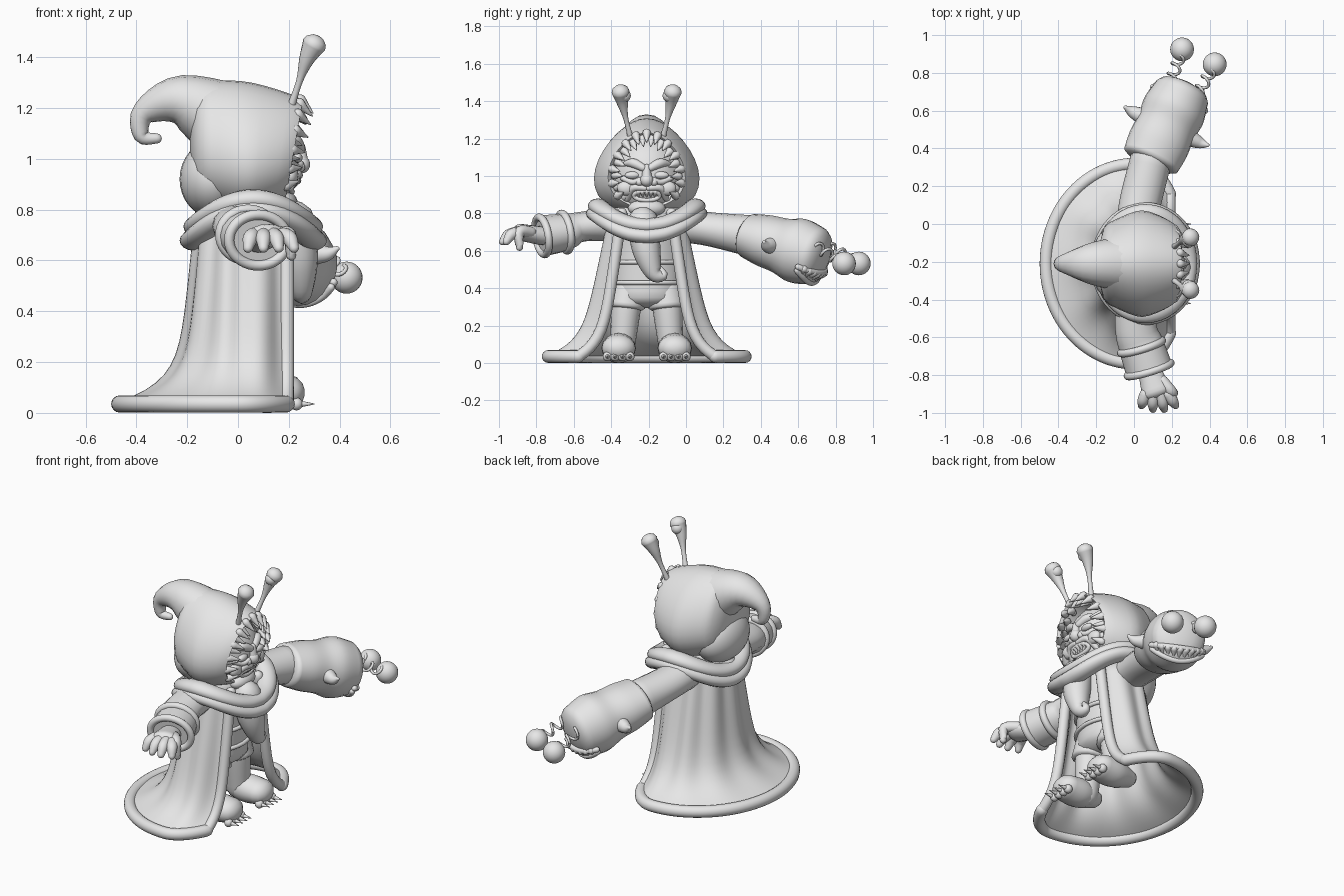
import bpy, bmesh
from math import sin, cos, exp, pi, radians
from mathutils import Vector

if "Cube" in bpy.data.objects:
    bpy.data.objects.remove(bpy.data.objects["Cube"])

X, Y, Z = Vector((1, 0, 0)), Vector((0, 1, 0)), Vector((0, 0, 1))
SIDES = (-1, 1)
MIDDLE = -.21

clay = bpy.data.materials.new("plain grey")
clay.use_nodes = True
clay.diffuse_color = (.8, .8, .8, 1)
clay.node_tree.nodes["Principled BSDF"].inputs["Base Color"].default_value = clay.diffuse_color


def mid(x, side, z):
    """Point placed sideways from the middle line of the body."""
    return Vector((x, MIDDLE + side, z))


def finish(name, bm):
    bmesh.ops.recalc_face_normals(bm, faces=bm.faces)
    mesh = bpy.data.meshes.new(name)
    bm.to_mesh(mesh)
    bm.free()
    mesh.materials.append(clay)
    part = bpy.data.objects.new(name, mesh)
    bpy.context.collection.objects.link(part)
    bpy.ops.object.select_all(action="DESELECT")
    part.select_set(True)
    bpy.context.view_layer.objects.active = part
    bpy.ops.object.shade_smooth_by_angle(angle=radians(60))
    return part


def sample(keys, t):
    """Smooth curve through the keys, with t running from zero to one."""
    last = len(keys) - 1
    i = min(int(t * last), last - 1)
    f = t * last - i
    before, a, b, after = keys[max(i - 1, 0)], keys[i], keys[i + 1], keys[min(i + 2, last)]
    bend = 2 * before - 5 * a + 4 * b - after + f * (3 * (a - b) + after - before)
    return a + f * (b - before + f * bend) / 2


def tube(name, keys, *radii, up=Z, axis=None, start=1, end=1, sides=16, steps=5, closed=False, shape=None):
    """Oval tube through the keys; start and end set how far each cap bulges."""
    keys = [Vector(k) for k in keys]
    if closed:
        keys.append(keys[0])
    sizes = [Vector(r) if isinstance(r, tuple) else Vector((r, r)) for r in radii]
    if len(sizes) == 1:
        sizes *= 2
    count = steps * (len(keys) - 1)
    stations = []
    for i in range(count + 1):
        t = i / count
        tangent = axis or sample(keys, min(t + .01, 1)) - sample(keys, max(t - .01, 0))
        if closed and i in (0, count):
            tangent = keys[1] - keys[-2]
        stations.append((sample(keys, t), tangent.normalized(), sample(sizes, t)))

    def dome(station, depth):
        centre, way, size = station
        turns = [radians(angle) for angle in (30, 60, 80)]
        return [(centre + way * min(size) * depth * sin(a), way, size * cos(a)) for a in turns]

    if closed:
        stations.pop()
    else:
        stations = dome(stations[0], -start)[::-1] + stations + dome(stations[-1], end)
    bm, rings = bmesh.new(), []
    for centre, way, size in stations:
        across = way.cross(up).normalized()
        rise = across.cross(way)
        around = [2 * pi * k / sides for k in range(sides)]
        points = [centre + across * size.x * cos(a) + rise * size.y * sin(a) for a in around]
        rings.append([bm.verts.new(shape(p) if shape else p) for p in points])
    for one, two in zip(rings, rings[1:] + rings[:1] if closed else rings[1:]):
        for k in range(sides):
            bm.faces.new((one[k - 1], one[k], two[k], two[k - 1]))
    if not closed:
        bm.faces.new(rings[0])
        bm.faces.new(rings[-1])
    return finish(name, bm)


def ball(name, centre, *size):
    bm = bmesh.new()
    bmesh.ops.create_uvsphere(bm, u_segments=24, v_segments=16, radius=1)
    bmesh.ops.scale(bm, vec=size if len(size) > 1 else size * 3, verts=bm.verts)
    bmesh.ops.translate(bm, vec=centre, verts=bm.verts)
    return finish(name, bm)


def spike(name, root, tip, radius):
    tube(name, [root, tip], radius, radius / 9, sides=8, steps=4)


def oval(centre, across, along, count=20):
    return [centre + across * cos(a) + along * sin(a) for a in (2 * pi * k / count for k in range(count))]


def spot(core, ahead, side, rise, turn, lift):
    """Point on an ellipsoid, by angles from its forward direction."""
    return core + (ahead * cos(turn) + side * sin(turn)) * cos(lift) + rise * sin(lift)


# Hood: leaning opening, narrow ridge, rounded back and a curled tip
def hood_shape(p):
    lean = max(p.x, 0) * (1.2 - p.z) * .7
    return Vector((p.x - lean, MIDDLE + (p.y - MIDDLE) * (1.8 - .85 * p.z), p.z))


tube("hood", [mid(.12, 0, 1.03), mid(.25, 0, 1.03), mid(.05, 0, 1.04), mid(-.13, 0, 1.07)],
     (.18, .18), (.2, .22), (.26, .3), (.24, .24), up=Y, axis=-X, start=0, end=.25, sides=32, shape=hood_shape)
tube("hood_tip", [mid(-.05, 0, 1.15), mid(-.23, 0, 1.23), mid(-.37, 0, 1.18), mid(-.38, 0, 1.09), mid(-.32, 0, 1.08)],
     (.16, .15), (.1, .11), .05, .03, .02, up=Y)
ball("hood_drape", mid(-.1, 0, .92), .13, .2, .15)

# Feelers on the hood
for s in SIDES:
    tube("hood_feeler", [mid(.2, s * .08, 1.18), mid(.24, s * .11, 1.3), mid(.27, s * .13, 1.39), mid(.3, s * .14, 1.45)],
         .018, .013, .03, .048, up=Y, end=.8)
    ball("feeler_lobe", mid(.29, s * .12, 1.43), .035)


# Head and face
def face(turn, lift):
    return spot(mid(.05, 0, 1), X * .2, Y * .2, Z * .22, turn, lift)


ball("head", mid(.05, 0, 1), .2, .2, .22)
ball("nose", face(0, -.1), .035)
tube("nose_bridge", [face(0, .2), face(0, -.1)], .02, .03, up=Y)
for s in SIDES:
    tube("brow", [face(s * .1, .2), face(s * .4, .32), face(s * .7, .3)], .02, .025, .01)
    ball("eye", face(s * .4, .02), .02, .04, .02)
    tube("eye_bag", [face(s * .2, -.1), face(s * .4, -.15), face(s * .7, -.05)], .015)
    ball("nostril", face(s * .2, -.15), .02)
    ball("cheek", face(s * .6, -.3), .03, .05, .04)
    tube("moustache", [face(s * .05, -.3), face(s * .4, -.3), face(s * .7, -.6), face(s * .8, -.5)],
         .015, .02, .015, .006, up=X)
lip_angles = [k * pi / 6 for k in range(12)]
tube("lips", [face(.4 * cos(a), .13 * sin(a) - .5) for a in lip_angles], .012, up=X, closed=True)
for k in range(-2, 3):
    spike("tooth", face(k / 8, -.4), face(k / 8, -.55), .015)
ball("chin", face(0, -.9), .06, .1, .05)

# Two rows of hair tufts around the face
for row in range(2):
    for k in range(13):
        a = radians(22 * k - 42 + row * 10)
        outward = Y * cos(a) + Z * sin(a)
        root = hood_shape(mid(.24 - row * .02, 0, 1.03) + outward * (.2 - row * .02))
        spike("hair_tuft", root, root + X * .05 - outward * .04 - Z * .01, .024)

# Scarf: two rolls that sag at the front and back
for roll in range(2):
    loop = oval(mid(.06, 0, .84 - roll * .04), X * (.22 + roll * .015), Y * (.26 + roll * .01))
    for p in loop:
        p.z -= 2.2 * (p.x - .06) ** 2
    tube("scarf_roll", loop, (.055, .04), closed=True, steps=3)

# Curled beard below the scarf
tube("beard", [mid(.22, -.02, .75), mid(.24, 0, .6), mid(.25, .04, .48), mid(.25, .09, .47), mid(.25, .07, .51)],
     .085, .075, .045, .025, .012, up=X)

# Torso, belt, shorts, legs and clawed feet
tube("torso", [mid(.03, 0, .35), mid(.03, 0, .6), mid(.03, 0, .8)], (.19, .14), (.19, .15), (.2, .17), up=X, end=.6, start=.4)
for z in (.43, .54):
    tube("belt_edge", oval(mid(.03, 0, z), X * .15, Y * .19), .012, closed=True, steps=2)
for s in SIDES:
    hip, knee, heel = mid(.05, s * .1, .4), mid(.06, s * .11, .3), mid(.06, s * .13, .08)
    tube("shorts_leg", [hip, knee], .09, .1, up=X, end=.2)
    tube("leg", [hip, knee, heel], .08, .08, .065, up=X)
    foot = mid(.1, s * .15, .08)
    tube("foot", [foot - X * .1, foot, foot + X * .1], (.06, .05), (.09, .08), (.09, .07), end=.9)
    for k in range(4):
        toe = mid(.23, s * (.09 + .04 * k), .035)
        ball("toe", toe, .025)
        spike("claw", toe, toe + X * .07, .016)

# Cape: flared sheet open at the front, folded, with rolled edges
COLS, ROWS, HEM, TOP = 72, 16, .035, .8
OPEN = radians(136)


def cape_point(col, row):
    a = OPEN * (2 * col / COLS - 1)
    z = HEM + (TOP - HEM) * (row / ROWS) ** 2
    slope, flare = 1 - z / TOP, exp(-z / .08)
    fold = 1 + .05 * cos(10 * a) * (row / ROWS) ** .5 * (1 - flare)
    width = .19 + .17 * slope + .27 * flare
    reach = .16 + .08 * slope + .37 * flare if cos(a) > 0 else .25
    return mid(.01 - reach * cos(a) * fold, width * sin(a) * fold, z)


bm = bmesh.new()
grid = [[bm.verts.new(cape_point(c, r)) for c in range(COLS + 1)] for r in range(ROWS + 1)]
for low, high in zip(grid, grid[1:]):
    for c in range(COLS):
        bm.faces.new((low[c], low[c + 1], high[c + 1], high[c]))
thickness = finish("cape", bm).modifiers.new("thickness", "SOLIDIFY")
thickness.thickness = .02
thickness.offset = 0
tube("cape_hem", [cape_point(c, 0) for c in range(COLS + 1)], .034, steps=1)
for c in (0, COLS):
    tube("cape_front_edge", [cape_point(c, r) for r in range(ROWS + 1)], .03, up=X, steps=1)

# Open arm: drooping sleeve with a wide turned cuff, and the hand
shoulder, elbow, fold, wrist = (Vector(p) for p in ((0, -.3, .75), (.01, -.55, .73), (.04, -.65, .7), (.08, -.77, .68)))
tube("open_sleeve", [shoulder, elbow, fold, wrist], .1, (.11, .08), (.12, .1), (.125, .11), end=0)
for place, wide in ((fold, .11), (wrist, .115)):
    tube("open_cuff", oval(place, (X + Y * .3) * wide, (Z - Y * .15) * .1), .02, up=Y, closed=True, steps=2)
palm = wrist + X * .04 - Y * .12 + Z * .02
tube("palm", [wrist, palm], (.06, .05), (.08, .045), end=.7)
for k in range(4):
    root = palm + X * (.04 * k - .06) - Y * .01
    tip = root + Vector((.02 * k - .02, .02 * abs(k - 1.5) - .09, -.05))
    tube("finger", [root, root.lerp(tip, .6) + Z * .015, tip], .03, .03, .02)
tube("thumb", [palm + X * .03 + Y * .06, palm + X * .08, palm + X * .09 - Z * .08], .03, .03, .02)

# Puppet arm, with the puppet's own frame of directions
core = Vector((.21, .6, .6))
ahead = Vector((.4, .87, -.27)).normalized()
side = ahead.cross(Z).normalized()
rise = side.cross(ahead)
tube("puppet_sleeve", [(0, -.1, .75), (.03, .1, .72), core - ahead * .3], .1, (.11, .09), .11)
tube("puppet_head", [core + ahead * .1 * k for k in (-3, -2, -1, 0, 1.1)],
     (.155, .12), (.165, .14), (.16, .15), (.17, .175), (.15, .155), start=.2, end=.35, sides=24)


# Puppet face: ears, toothy grin, eyeballs on springs
def puppet_face(turn, lift):
    return spot(core, ahead * .175, side * .19, rise * .2, turn, lift)


for s in SIDES:
    ear = core - ahead * .1 + side * s * .14
    tube("puppet_ear", [ear, ear + side * s * .06, ear + side * s * .1 + rise * .02], .045, .03, .01)
    bends = [k / 5 for k in range(-5, 6)]
    tube("grin_lip", [puppet_face(a, (s - 3) / 5 + (1.5 - s) * a * a / 7) for a in bends], .016, steps=2)
    base = puppet_face(s * .45, .3) - ahead * .02
    eye = core + ahead * .32 + side * s * .095 + rise * .02
    line = (eye - base).normalized()
    across = line.cross(Z).normalized()
    over = across.cross(line)
    coil = [k / 48 for k in range(49)]
    tube("eye_spring", [base.lerp(eye, t) + .028 * (across * cos(6 * pi * t) + over * sin(6 * pi * t)) for t in coil],
         .008, sides=8, steps=1)
    ball("puppet_eyeball", eye, .063)
for k in range(-4, 5):
    a = k / 5
    spike("puppet_tooth", puppet_face(a, a * a / 7 - .45), puppet_face(a, a * a / 4 - .7), .022)
